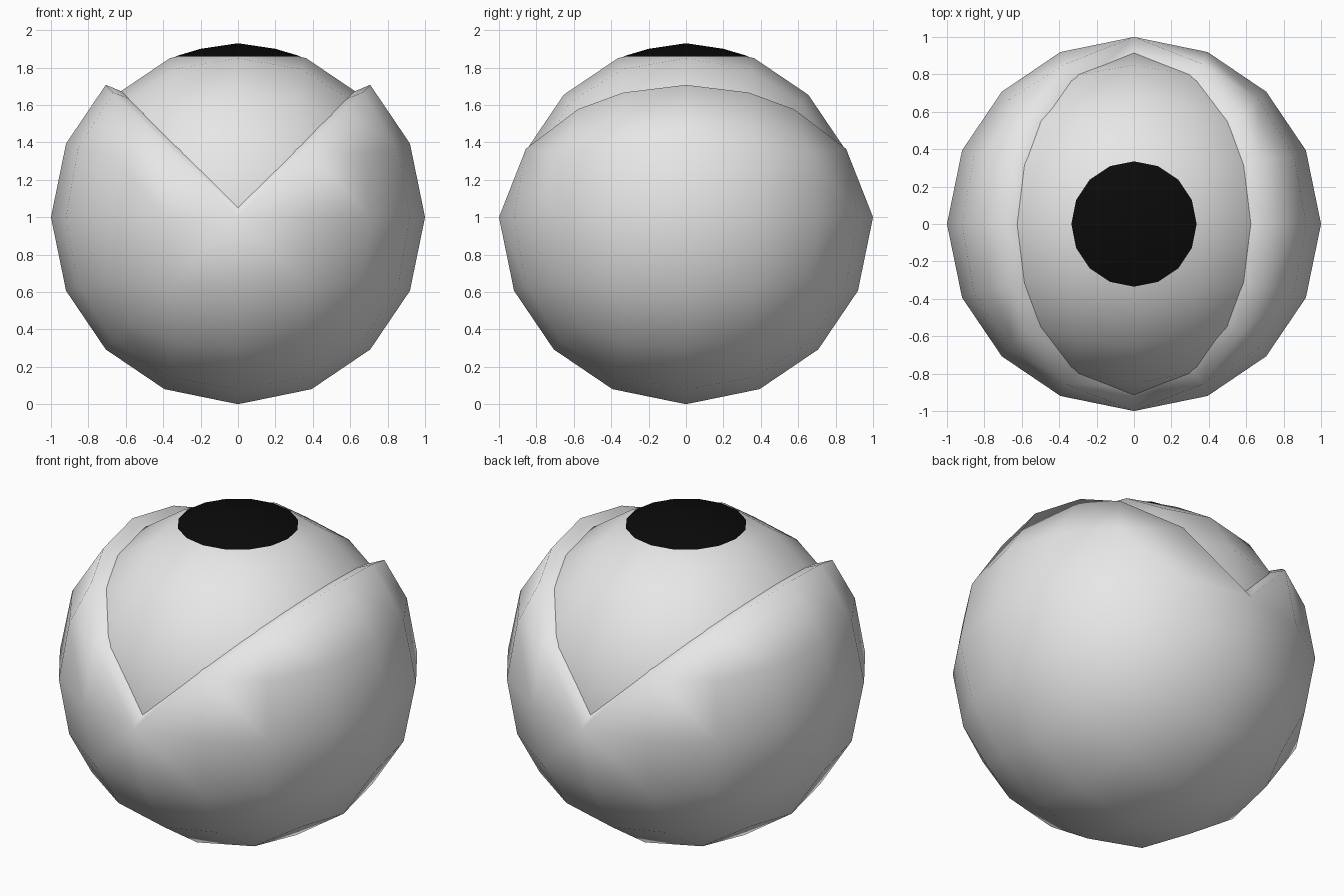
import bpy
import bmesh
from math import cos, sin, tau

old = bpy.data.objects.get("Cube")
if old:
    bpy.data.objects.remove(old, do_unlink=True)


def material(name, color):
    mat = bpy.data.materials.new(name)
    mat.use_nodes = True
    mat.diffuse_color = color
    mat.node_tree.nodes["Principled BSDF"].inputs["Base Color"].default_value = color
    return mat


white = material("soft white", (0.8, 0.8, 0.8, 1))
black = material("pupil black", (0.003, 0.003, 0.003, 1))


def add_object(name, bm, mat):
    """Turn a bmesh into a smooth object centred one unit above the ground."""
    bmesh.ops.recalc_face_normals(bm, faces=bm.faces)
    for face in bm.faces:
        face.smooth = True
    mesh = bpy.data.meshes.new(name)
    bm.to_mesh(mesh)
    bm.free()
    mesh.materials.append(mat)
    obj = bpy.data.objects.new(name, mesh)
    obj.location.z = 1
    bpy.context.collection.objects.link(obj)
    return obj


def quad_sphere(radius):
    """Cube smoothed twice, then pushed out onto a sphere."""
    bm = bmesh.new()
    bmesh.ops.create_cube(bm, size=2)
    helper = add_object("helper", bm, white)
    sub = helper.modifiers.new("Round", "SUBSURF")
    sub.levels = 2
    sub.use_limit_surface = False
    bpy.context.view_layer.update()
    bm = bmesh.new()
    bm.from_object(helper, bpy.context.evaluated_depsgraph_get())
    bpy.data.objects.remove(helper, do_unlink=True)
    for v in bm.verts:
        v.co = v.co.normalized() * radius
    return bm


# Eyeball inside the lids
add_object("eyeball", quad_sphere(0.925), white)

# Lids: a sphere with a quarter wedge opened along the top
bm = quad_sphere(1)
for side in (-1, 1):
    bmesh.ops.bisect_plane(bm, geom=bm.verts[:] + bm.edges[:] + bm.faces[:],
                           dist=0.001, plane_co=(0, 0, 0), plane_no=(side, 0, -1))
opened = [f for f in bm.faces
          if f.calc_center_median().z > abs(f.calc_center_median().x)]
bmesh.ops.delete(bm, geom=opened, context="FACES")

# Thick lid rim, turned inward until it sinks into the eyeball
boundary = [e for e in bm.edges if e.is_boundary]
rim = bmesh.ops.extrude_edge_only(bm, edges=boundary)["geom"]
for v in rim:
    if isinstance(v, bmesh.types.BMVert):
        side = 0 if abs(v.co.x) < 0.01 else (1 if v.co.x > 0 else -1)
        v.co *= 0.867
        v.co.x -= 0.04 * side
        v.co.z += 0.04 if side else 0.08
add_object("eyelids", bm, white)

# Pupil: a shallow dome resting on top of the eyeball
bm = bmesh.new()
SIDES = 16
top = bm.verts.new((0, 0, 0.93))
rings = []
for radius, height in ((0.2, 0.9), (0.335, 0.86)):
    rings.append([bm.verts.new((radius * cos(tau * i / SIDES),
                                radius * sin(tau * i / SIDES), height))
                  for i in range(SIDES)])
inner, outer = rings
for i in range(SIDES):
    j = (i + 1) % SIDES
    bm.faces.new((top, inner[i], inner[j]))
    bm.faces.new((inner[i], outer[i], outer[j], inner[j]))
add_object("pupil", bm, black)
